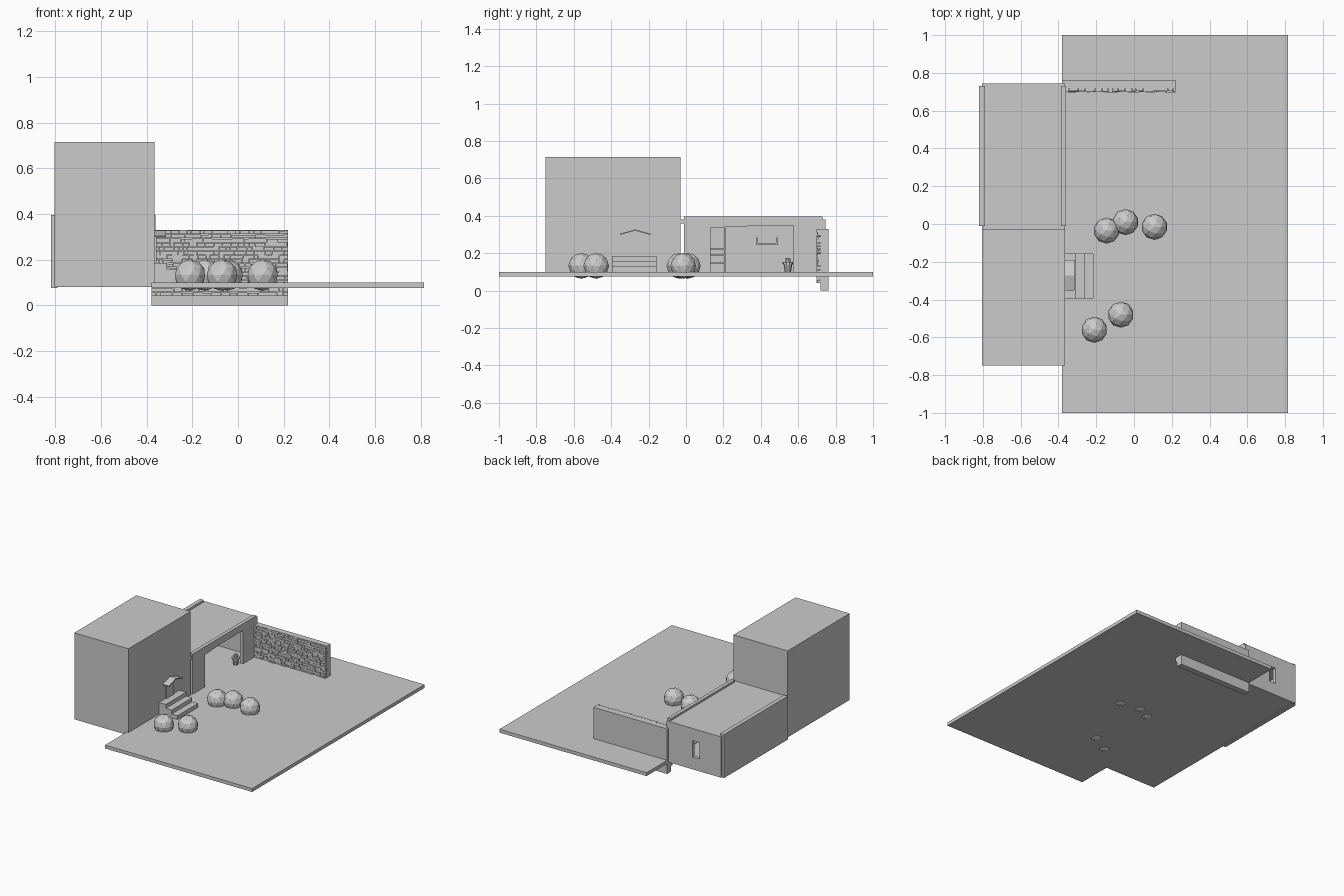
import bpy, bmesh, random
from mathutils import Matrix

random.seed(4)


def finish(name, bm):
    bmesh.ops.recalc_face_normals(bm, faces=bm.faces)
    me = bpy.data.meshes.new(name)
    bm.to_mesh(me)
    bm.free()
    ob = bpy.data.objects.new(name, me)
    bpy.context.collection.objects.link(ob)
    return ob


def add_box(bm, x0, x1, y0, y1, z0, z1):
    m = Matrix.Translation(((x0 + x1) / 2, (y0 + y1) / 2, (z0 + z1) / 2)) @ \
        Matrix.Diagonal((x1 - x0, y1 - y0, z1 - z0, 1))
    bmesh.ops.create_cube(bm, size=1, matrix=m)


def boxes(name, *dims):
    bm = bmesh.new()
    for d in dims:
        add_box(bm, *d)
    return finish(name, bm)


def prism(name, profile, x0, x1):
    """Extrude a (y, z) profile along x."""
    bm = bmesh.new()
    f = bm.faces.new([bm.verts.new((x0, y, z)) for y, z in profile])
    r = bmesh.ops.extrude_face_region(bm, geom=[f])
    vs = [v for v in r["geom"] if isinstance(v, bmesh.types.BMVert)]
    bmesh.ops.translate(bm, verts=vs, vec=(x1 - x0, 0, 0))
    return finish(name, bm)


# Yard and main building
boxes("yard_slab", (-0.38, 0.815, -1, 1, 0.075, 0.1))
boxes("tall_house", (-0.805, -0.365, -0.75, -0.03, 0.08, 0.715))

# Garage: floor, roof, side panels, back wall with window hole
boxes("garage_floor", (-0.805, -0.365, -0.03, 0.745, 0.08, 0.097))
boxes("garage_roof", (-0.805, -0.365, -0.03, 0.745, 0.36, 0.38))
boxes("garage_left_wall", (-0.82, -0.79, -0.01, 0.73, 0.075, 0.395))
prism("garage_door_wall",
      [(-0.01, 0.08), (0.13, 0.08), (0.13, 0.335), (0.35, 0.345), (0.575, 0.345),
       (0.575, 0.08), (0.73, 0.08), (0.73, 0.395), (-0.01, 0.395)], -0.387, -0.361)
boxes("garage_back_wall",
      (-0.805, -0.63, 0.72, 0.745, 0.08, 0.38),
      (-0.575, -0.365, 0.72, 0.745, 0.08, 0.38),
      (-0.63, -0.575, 0.72, 0.745, 0.08, 0.17),
      (-0.63, -0.575, 0.72, 0.745, 0.29, 0.38))

# Garage contents: shelving, wall rack, pot
boxes("garage_shelves", (-0.78, -0.55, 0.205, 0.215, 0.097, 0.335),
      *[(-0.78, -0.55, 0.0, 0.205, z, z + 0.008) for z in (0.145, 0.185, 0.22)])
boxes("wall_rack", (-0.79, -0.76, 0.375, 0.49, 0.245, 0.254),
      (-0.79, -0.76, 0.375, 0.383, 0.254, 0.285),
      (-0.79, -0.76, 0.482, 0.49, 0.254, 0.285))
bm = bmesh.new()
for z, h, r1, r2 in ((0.12, 0.045, 0.016, 0.024), (0.147, 0.01, 0.028, 0.028),
                     (0.163, 0.025, 0.015, 0.012)):
    bmesh.ops.create_cone(bm, cap_ends=True, segments=10, radius1=r1, radius2=r2,
                          depth=h, matrix=Matrix.Translation((-0.40, 0.545, z)))
finish("garage_pot", bm)

# Entrance: stepped porch, door, gabled canopy
for i, x in enumerate((-0.214, -0.262, -0.31)):
    boxes(f"porch_step_{i + 1}", (-0.37, x, -0.395, -0.157,
                                 0.1 + i * 0.0285, 0.1285 + i * 0.0285))
boxes("front_door", (-0.37, -0.358, -0.318, -0.232, 0.185, 0.312))
prism("door_canopy", [(-0.353, 0.298), (-0.353, 0.304), (-0.272, 0.327), (-0.191, 0.304),
                      (-0.191, 0.298), (-0.272, 0.320)], -0.37, -0.315)

# Low-poly bushes
for i, (x, y) in enumerate(((-0.145, -0.035), (-0.045, 0.01), (0.108, -0.015),
                            (-0.21, -0.56), (-0.07, -0.48))):
    bm = bmesh.new()
    bmesh.ops.create_icosphere(bm, subdivisions=2, radius=0.069,
                               matrix=Matrix.Translation((x, y, 0.132)))
    finish(f"bush_{i + 1}", bm)

# Garden wall with rough staggered stone courses on its front
boxes("garden_wall", (-0.38, 0.22, 0.718, 0.762, 0.0, 0.33))
bm = bmesh.new()
rows = 16
h = (0.33 - 0.04) / rows
for r in range(rows):
    x, z = -0.38, 0.04 + r * h
    while x < 0.219:
        x1 = min(x + random.uniform(0.015, 0.05), 0.22)
        add_box(bm, x, x1 - 0.0015, random.uniform(0.697, 0.706), 0.72,
                z, z + h - random.uniform(0.001, 0.004))
        x = x1
finish("wall_stones", bm)
